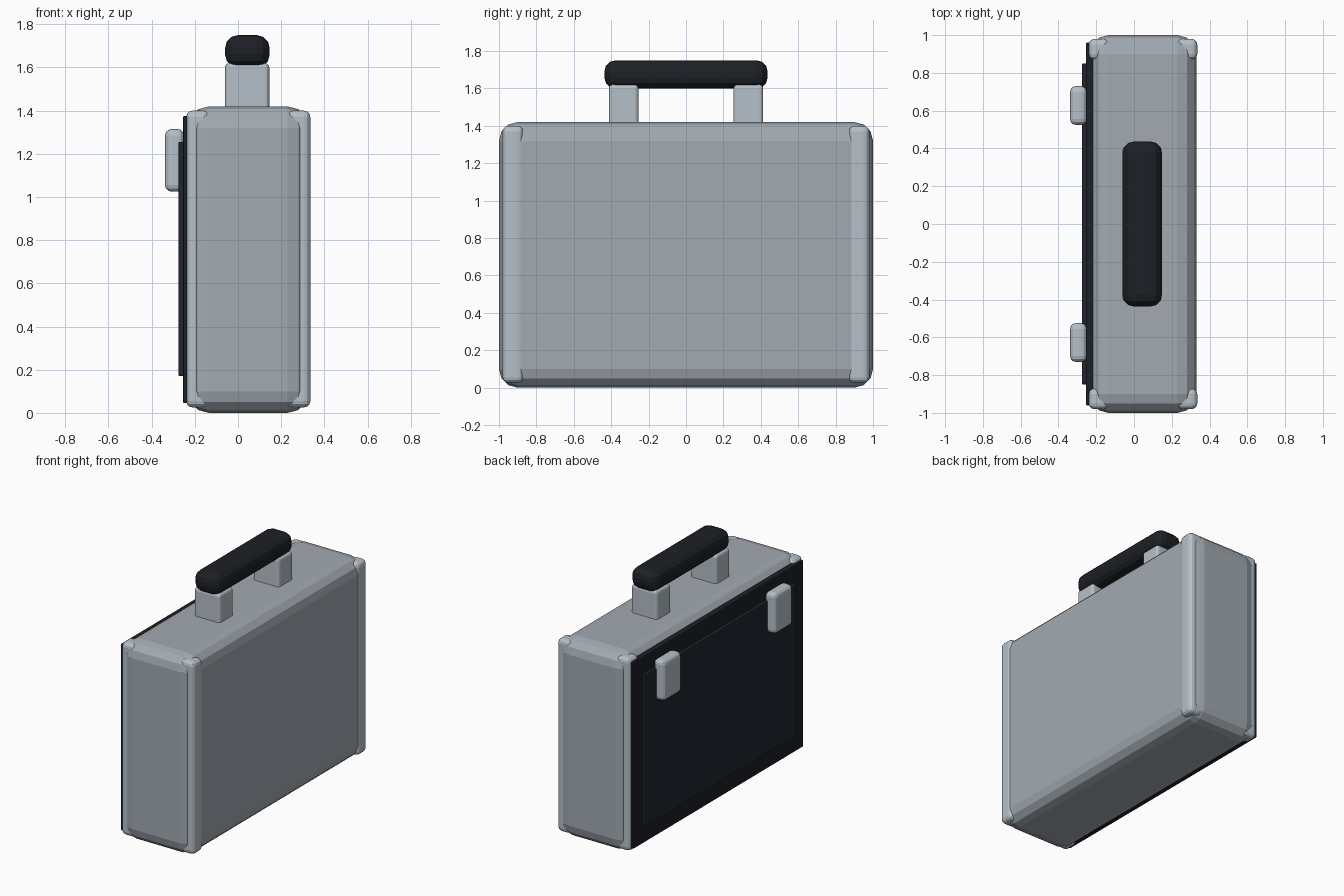
import bpy

if "Cube" in bpy.data.objects:
    bpy.data.objects.remove(bpy.data.objects["Cube"])


def material(name, rgb):
    m = bpy.data.materials.new(name)
    m.diffuse_color = (*rgb, 1)
    m.use_nodes = True
    m.node_tree.nodes["Principled BSDF"].inputs["Base Color"].default_value = m.diffuse_color
    return m


shell = material("shell_grey", (0.36, 0.40, 0.44))
trim = material("trim_grey", (0.47, 0.53, 0.58))
black = material("black", (0.012, 0.014, 0.018))
navy = material("dark_blue", (0.014, 0.02, 0.03))


def box(name, lo, hi, bevel, mat, segments=3):
    """Bevelled box between two opposite corners."""
    center = [(a + b) / 2 for a, b in zip(lo, hi)]
    bpy.ops.mesh.primitive_cube_add(size=1, location=center)
    ob = bpy.context.object
    ob.name = name
    ob.scale = [b - a for a, b in zip(lo, hi)]
    bpy.ops.object.transform_apply(location=False, rotation=False, scale=True)
    mod = ob.modifiers.new("Bevel", "BEVEL")
    mod.width = bevel
    mod.segments = segments
    ob.data.materials.append(mat)
    return ob


# Main shell
box("case_body", (-0.235, -1.0, 0.0), (0.33, 1.0, 1.42), 0.10, shell)

# Four upright corner guards
for side, (y0, y1) in (("near", (-0.98, -0.87)), ("far", (0.87, 0.98))):
    box("corner_left_" + side, (-0.24, y0, 0.025), (-0.13, y1, 1.40), 0.03, trim)
    box("corner_right_" + side, (0.225, y0, 0.025), (0.335, y1, 1.40), 0.03, trim)

# Black lid and inset panel on the left face
box("lid_panel", (-0.255, -0.96, 0.045), (-0.18, 0.96, 1.375), 0.006, black, 2)
box("inset_panel", (-0.276, -0.85, 0.17), (-0.25, 0.85, 1.255), 0.006, navy, 2)

# Latches and handle posts, one pair each
for side, s in (("near", -1), ("far", 1)):
    ys = sorted((s * 0.525, s * 0.73))
    box("latch_" + side, (-0.338, ys[0], 1.025), (-0.25, ys[1], 1.315), 0.03, trim)
    ys = sorted((s * 0.255, s * 0.413))
    box("handle_post_" + side, (-0.06, ys[0], 1.36), (0.145, ys[1], 1.62), 0.02, trim)

# Handle grip
box("handle_grip", (-0.06, -0.437, 1.60), (0.147, 0.437, 1.75), 0.06, black)
